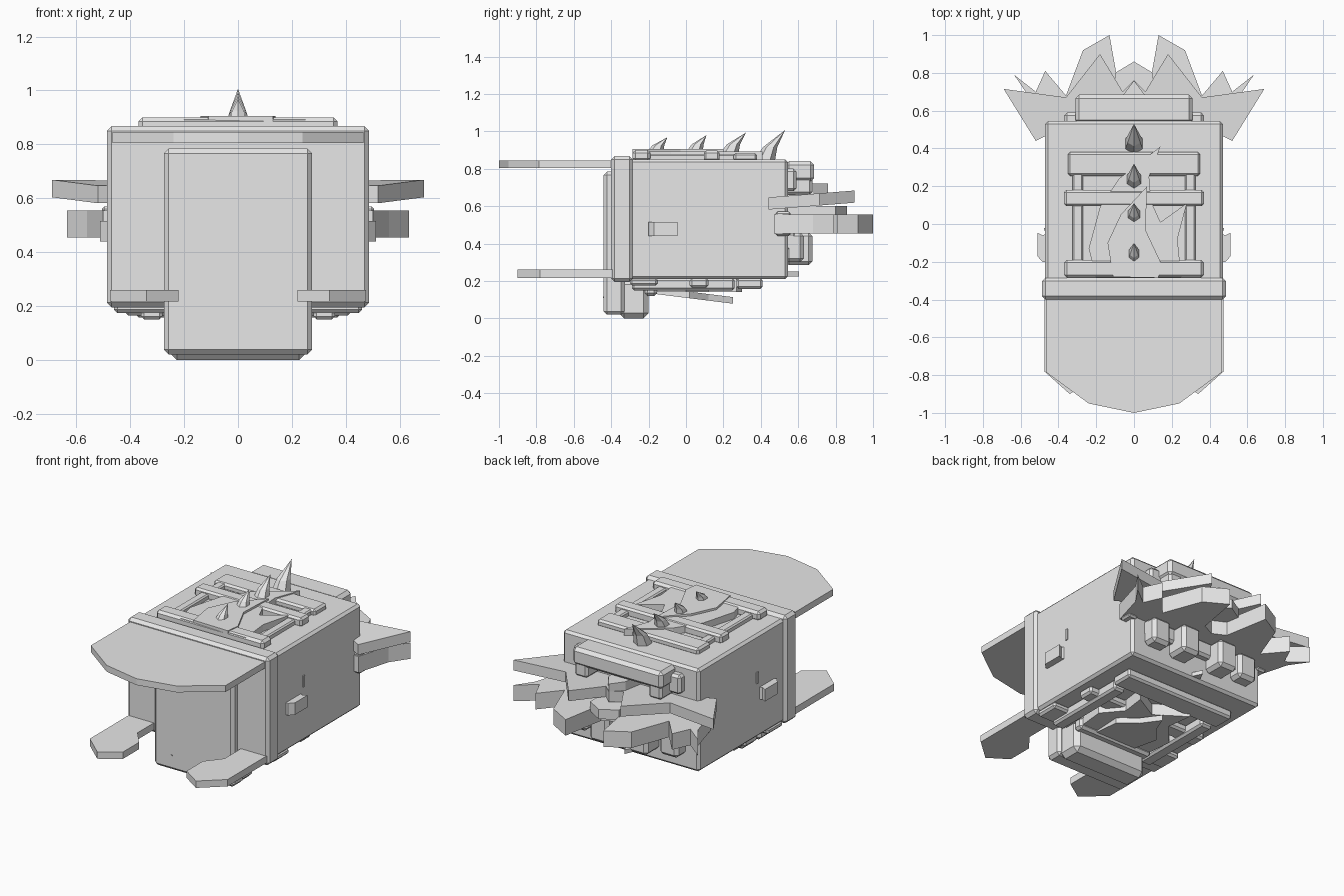
import bpy, bmesh, math
from mathutils import Vector

grey = bpy.data.materials.new("light grey")
grey.diffuse_color = (0.8, 0.8, 0.8, 1)


def finish(name, bm):
    bmesh.ops.recalc_face_normals(bm, faces=bm.faces)
    me = bpy.data.meshes.new(name)
    bm.to_mesh(me)
    bm.free()
    me.materials.append(grey)
    ob = bpy.data.objects.new(name, me)
    bpy.context.collection.objects.link(ob)
    return ob


def block(name, x0, x1, y0, y1, z0, z1, bevel=0.0):
    """Chamfered box from its bounds."""
    bm = bmesh.new()
    bmesh.ops.create_cube(bm, size=1)
    for v in bm.verts:
        v.co = Vector(((x0 + x1) / 2 + v.co.x * (x1 - x0),
                       (y0 + y1) / 2 + v.co.y * (y1 - y0),
                       (z0 + z1) / 2 + v.co.z * (z1 - z0)))
    if bevel:
        bmesh.ops.bevel(bm, geom=bm.edges[:], offset=bevel, segments=1,
                        affect='EDGES', profile=0.5)
    return finish(name, bm)


def pair(name, x0, x1, *rest):
    block("right_" + name, x0, x1, *rest)
    block("left_" + name, -x1, -x0, *rest)


def slab(name, pts, z0, z1, slope=0.0, y_ref=0.0):
    """Extruded outline, optionally rising towards the back."""
    bm = bmesh.new()
    face = bm.faces.new([bm.verts.new((x, y, z0)) for x, y in pts])
    ext = bmesh.ops.extrude_face_region(bm, geom=[face])
    for v in ext["geom"]:
        if isinstance(v, bmesh.types.BMVert):
            v.co.z = z1
    for v in bm.verts:
        v.co.z += slope * (v.co.y - y_ref)
    bmesh.ops.triangulate(bm, faces=[f for f in bm.faces if len(f.verts) > 4])
    return finish(name, bm)


def mirrored(half):
    return half + [(-x, y) for x, y in reversed(half) if abs(x) > 1e-6]


def spike(name, y0, y1, z0, tip_y, tip_z, w):
    """Six sided hooked spike leaning backwards."""
    bm = bmesh.new()
    rings = []
    span = y1 - y0
    for t, s in ((0, 1), (0.45, 0.7)):
        cy = (y0 + y1) / 2 + (tip_y - (y0 + y1) / 2) * t * 0.6
        cz = z0 + (tip_z - z0) * t
        rings.append([bm.verts.new((math.sin(a) * w * s, cy - math.cos(a) * span / 2 * s, cz))
                      for a in (i * math.pi / 3 for i in range(6))])
    tip = bm.verts.new((0, tip_y, tip_z))
    bm.faces.new(rings[0])
    for i in range(6):
        j = (i + 1) % 6
        bm.faces.new((rings[0][i], rings[0][j], rings[1][j], rings[1][i]))
        bm.faces.new((rings[1][i], rings[1][j], tip))
    return finish(name, bm)


# Main box, front collar and front panel
block("body", -0.47, 0.47, -0.32, 0.545, 0.21, 0.85, 0.015)
block("collar", -0.487, 0.487, -0.40, -0.285, 0.195, 0.868, 0.018)
block("front_panel", -0.275, 0.275, -0.44, -0.33, 0.02, 0.785, 0.018)
block("panel_foot", -0.255, 0.255, -0.36, -0.20, 0.0, 0.21, 0.028)
block("foot_step", -0.26, 0.26, -0.22, -0.155, 0.12, 0.21, 0.015)
pair("panel_rivet", 0.145, 0.153, -0.443, -0.438, 0.11, 0.118)

# Upper brim and the two lower flippers
slab("brim", mirrored([(0.465, -0.38), (0.465, -0.785), (0.24, -0.95), (0, -1.0)]), 0.805, 0.845)
flipper = [(0.475, -0.38), (0.475, -0.78), (0.34, -0.90), (0.22, -0.82), (0.22, -0.66), (0.30, -0.56), (0.30, -0.38)]
slab("right_flipper", flipper, 0.217, 0.26)
slab("left_flipper", [(-x, y) for x, y in flipper], 0.217, 0.26)

# Raised frame on the lid
block("lid_bar_back", -0.35, 0.35, 0.255, 0.38, 0.84, 0.885, 0.012)
block("lid_bar_middle", -0.37, 0.37, 0.095, 0.18, 0.84, 0.897, 0.012)
block("lid_bar_front", -0.37, 0.37, -0.285, -0.19, 0.84, 0.90, 0.015)
pair("lid_rail", 0.27, 0.325, -0.22, 0.27, 0.84, 0.88, 0.008)

# Layered flame plates on the lid
slab("flame_large", [(-0.2, -0.28), (-0.24, -0.13), (-0.18, 0.09), (-0.08, 0.24), (0.14, 0.41),
                     (0.08, 0.25), (0.09, 0.12), (0.14, 0.01), (0.28, 0.11), (0.23, -0.08), (0.25, -0.28)],
     0.84, 0.892)
slab("flame_small", [(-0.11, -0.28), (-0.14, -0.10), (-0.07, 0.05), (0.07, 0.20), (0.06, -0.03),
                     (0.14, -0.20), (0.13, -0.285)], 0.84, 0.905)

# Row of hooked spikes
for i, (y0, y1, z0, ty, tz, w) in enumerate([(-0.21, -0.12, 0.89, -0.10, 0.968, 0.036),
                                             (0.0, 0.09, 0.89, 0.11, 0.98, 0.04),
                                             (0.18, 0.28, 0.88, 0.32, 0.993, 0.045),
                                             (0.365, 0.475, 0.84, 0.53, 1.007, 0.055)]):
    spike(f"spike_{i + 1}", y0, y1, z0, ty, tz, w)

# Brow on the back with stepped ends
block("brow", -0.31, 0.31, 0.53, 0.685, 0.73, 0.84, 0.02)
block("brow_step", -0.37, 0.37, 0.53, 0.59, 0.68, 0.80, 0.015)
pair("brow_end", 0.21, 0.30, 0.53, 0.675, 0.66, 0.79, 0.015)

# Upper and lower jagged crowns around the back
slab("upper_crown", mirrored([(0.40, 0.50), (0.52, 0.44), (0.69, 0.715), (0.36, 0.67), (0.18, 0.90),
                              (0.06, 0.70), (0, 0.76)]), 0.58, 0.645, 0.08, 0.42)
slab("lower_crown", mirrored([(0.40, 0.47), (0.50, 0.47), (0.56, 0.68), (0.635, 0.79), (0.52, 0.70),
                              (0.47, 0.81), (0.36, 0.68), (0.27, 0.92), (0.13, 1.0), (0.08, 0.72),
                              (0, 0.68)]), 0.455, 0.555)
slab("middle_point", [(-0.11, 0.50), (0.11, 0.50), (0.10, 0.80), (0, 0.86), (-0.10, 0.80)], 0.54, 0.60)
slab("top_point", [(-0.07, 0.50), (0.07, 0.50), (0.06, 0.68), (0, 0.76), (-0.06, 0.68)], 0.64, 0.72)
pair("crown_hinge", 0.44, 0.505, 0.48, 0.56, 0.44, 0.57, 0.01)

# Lower teeth on the back
block("tooth_bar", -0.38, 0.38, 0.53, 0.59, 0.36, 0.46, 0.015)
pair("outer_tooth", 0.25, 0.38, 0.53, 0.63, 0.30, 0.46, 0.02)
pair("inner_tooth", 0.07, 0.20, 0.53, 0.675, 0.285, 0.46, 0.02)
slab("back_thorn", [(-0.04, 0.52), (0.04, 0.52), (0, 0.605)], 0.225, 0.25)

# Stepped frame and fins under the body
block("under_bar_front", -0.46, 0.46, -0.30, -0.15, 0.175, 0.215, 0.012)
block("under_bar_middle", -0.42, 0.42, 0.02, 0.12, 0.165, 0.215, 0.012)
block("under_bar_back", -0.38, 0.38, 0.27, 0.41, 0.158, 0.215, 0.012)
pair("under_rail", 0.28, 0.36, -0.29, 0.26, 0.15, 0.215, 0.012)
slab("under_flame", [(-0.24, -0.20), (-0.26, 0.0), (-0.14, 0.14), (-0.16, 0.30), (0.02, 0.18),
                     (0.18, 0.27), (0.16, 0.12), (0.26, 0.0), (0.24, -0.20)], 0.14, 0.215)
slab("under_fin", [(-0.14, -0.16), (-0.15, 0.02), (-0.05, 0.14), (0, 0.25), (0.06, 0.12),
                   (0.15, 0.02), (0.14, -0.16)], 0.13, 0.165, -0.125, -0.16)

# Side latches with a small thorn above each
latch = [(0.46, -0.20), (0.485, -0.20), (0.512, -0.17), (0.512, -0.045), (0.485, -0.06), (0.46, -0.05)]
thorn = [(0.46, -0.035), (0.477, -0.035), (0.477, -0.02), (0.46, -0.02)]
for side, s in (("right", 1), ("left", -1)):
    slab(side + "_latch", [(s * x, y) for x, y in latch], 0.44, 0.515)
    slab(side + "_thorn", [(s * x, y) for x, y in thorn], 0.55, 0.62)
